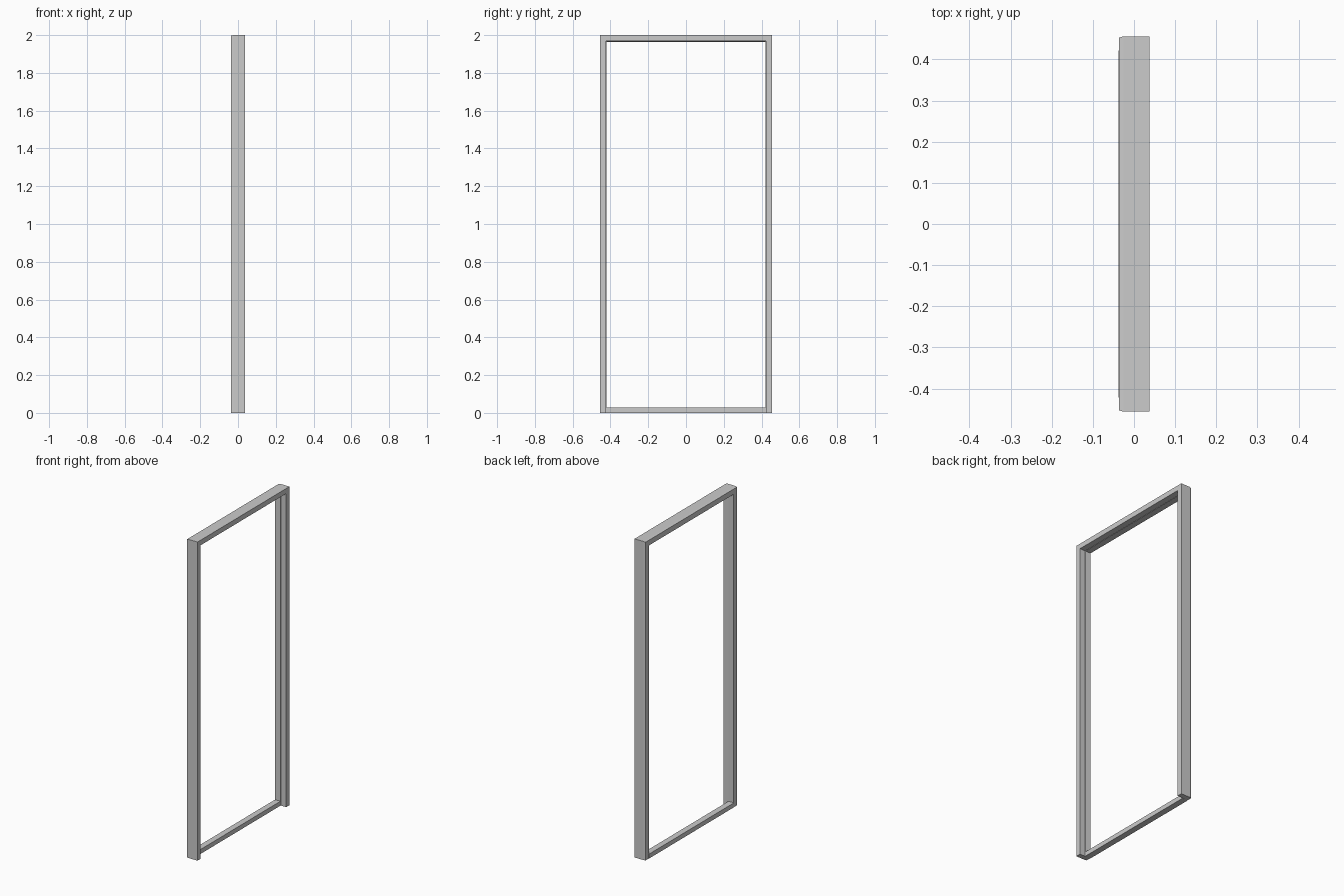
import bpy, bmesh

if "Cube" in bpy.data.objects:
    bpy.data.objects.remove(bpy.data.objects["Cube"])

HALF_W, HEIGHT = 0.456, 2.0

# Cross-section of the frame: (depth x, inset from the outer edge)
PROFILE = [(0.038, 0.0), (-0.025, 0.0), (-0.036, 0.003), (-0.036, 0.036),
           (0.0, 0.034), (0.0, 0.032), (0.038, 0.032)]


def finish(name, bm):
    bmesh.ops.recalc_face_normals(bm, faces=bm.faces)
    mesh = bpy.data.meshes.new(name)
    bm.to_mesh(mesh)
    bm.free()
    obj = bpy.data.objects.new(name, mesh)
    bpy.context.collection.objects.link(obj)
    return obj


# Jambs and head: profile swept up, across and down with mitred corners
bm = bmesh.new()
rings = []
for side, top in ((-1, False), (-1, True), (1, True), (1, False)):
    rings.append([bm.verts.new((x, side * (HALF_W - d), HEIGHT - d if top else 0))
                  for x, d in PROFILE])
n = len(PROFILE)
for a, b in zip(rings, rings[1:]):
    for i in range(n):
        j = (i + 1) % n
        bm.faces.new((a[i], a[j], b[j], b[i]))
bm.faces.new(rings[0])
bm.faces.new(rings[-1])
finish("door_frame", bm)

# Threshold bar between the jambs, slightly proud of the back face
bm = bmesh.new()
bmesh.ops.create_cube(bm, size=1)
for v in bm.verts:
    v.co.x = -0.038 if v.co.x < 0 else 0.0
    v.co.y *= 0.842
    v.co.z = 0.0 if v.co.z < 0 else 0.028
finish("threshold", bm)
